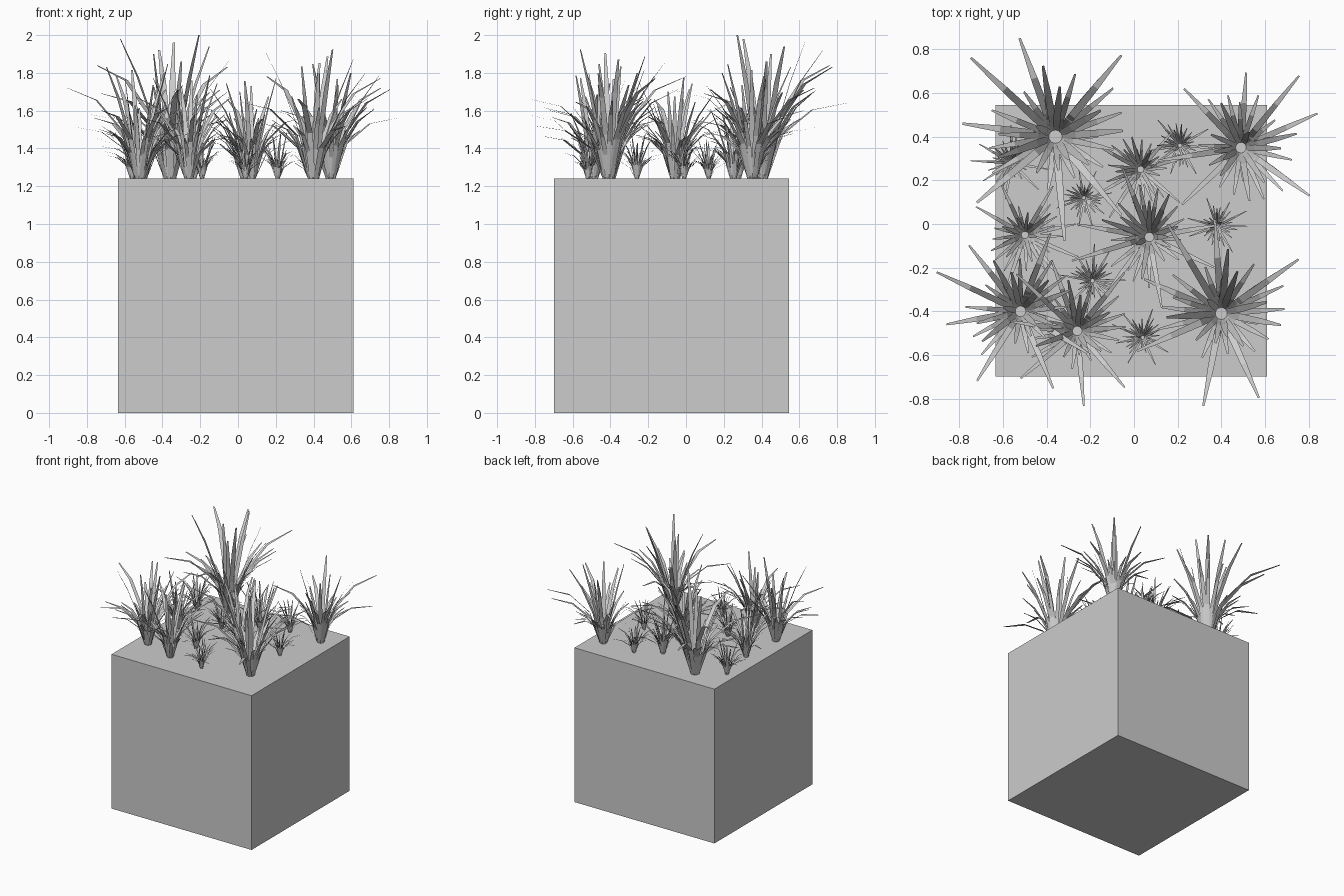
import bpy, bmesh, math, random
from mathutils import Vector

cube = bpy.data.objects.get("Cube")
if cube:
    bpy.data.objects.remove(cube)

random.seed(4)
TOP = 1.24

grey = bpy.data.materials.new("light grey")
grey.use_nodes = True
colour = (0.604, 0.604, 0.604, 1)
grey.diffuse_color = colour
grey.node_tree.nodes["Principled BSDF"].inputs["Base Color"].default_value = colour


def finish(bm, name):
    mesh = bpy.data.meshes.new(name)
    bm.to_mesh(mesh)
    bm.free()
    mesh.materials.append(grey)
    return mesh


def place(mesh, name):
    obj = bpy.data.objects.new(name, mesh)
    bpy.context.collection.objects.link(obj)
    return obj


def add_blade(bm, angle, reach, height, width):
    """Flat tapering leaf that rises from the crown and bends outward."""
    a = math.radians(angle)
    out = Vector((math.cos(a), math.sin(a), 0))
    side = Vector((-out.y, out.x, 0))
    # Low wide leaves arch over, tall ones stay nearly straight
    arch = min(1.0, max(0.0, 1.3 * reach / height - 0.35))
    rows = []
    for t, w in ((0, 0.8), (0.35, 1.0), (0.7, 0.85), (1, 0.3)):
        r = 0.03 + (reach - 0.03) * t ** (1.35 + 0.25 * arch)
        z = height * ((1 + arch) * t - arch * t * t)
        mid = out * r + Vector((0, 0, z))
        rows.append([bm.verts.new(mid + side * s * w * width / 2) for s in (-1, 1)])
    for low, high in zip(rows, rows[1:]):
        bm.faces.new((low[0], low[1], high[1], high[0]))


# Planter block
bm = bmesh.new()
bmesh.ops.create_cube(bm, size=1)
planter = place(finish(bm, "planter_block"), "planter_block")
planter.scale = (1.245, 1.245, TOP)
planter.location = (-0.012, -0.077, TOP / 2)

# One grass clump: main leaves as angle, reach, height
main_leaves = [
    (110, .48, .40), (137, .53, .60), (172, .43, .34), (220, .47, .45),
    (275, .48, .47), (310, .47, .31), (5, .31, .62), (51, .48, .59),
    (85, .23, .72), (100, .33, .68), (320, .20, .76), (200, .28, .74),
    (300, .12, .62), (150, .10, .66), (30, .24, .70),
]
bm = bmesh.new()
for angle, reach, height in main_leaves:
    add_blade(bm, angle, reach, height, 0.036)
# Shorter leaves that fill the clump
for i in range(18):
    add_blade(bm, i * 137.5, random.uniform(.14, .36), random.uniform(.28, .5), 0.03)
clump = finish(bm, "grass_clump")

# Clump positions: x, y, scale, turn in degrees
clumps = [
    (-.36, .40, 1, 0), (.49, .35, .8, -86), (.40, -.41, .9, -16),
    (-.52, -.40, .8, 18), (-.26, -.49, .72, 0), (.07, -.06, .7, 60),
    (.03, .25, .5, 100), (-.50, -.05, .55, 200), (-.56, .28, .36, 40),
    (-.23, .12, .28, 150), (.21, .36, .32, 80), (.38, -.01, .29, 250),
    (-.19, -.26, .32, 310), (.04, -.52, .29, 20),
]
for i, (x, y, size, turn) in enumerate(clumps):
    grass = place(clump, f"grass_clump_{i + 1}")
    grass.location = (x, y, TOP)
    grass.scale = (size,) * 3
    grass.rotation_euler.z = math.radians(turn)
